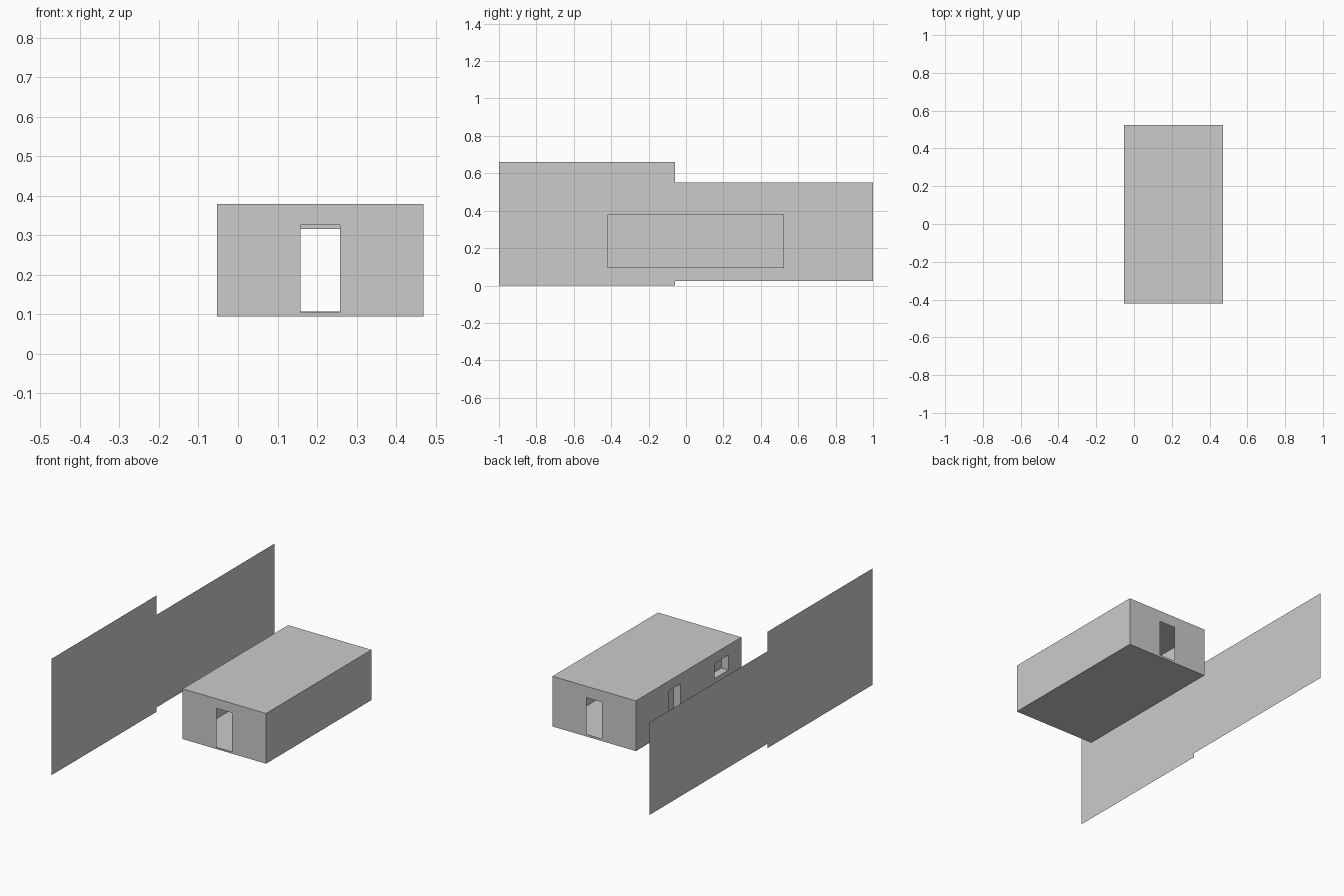
import bpy, bmesh

cube = bpy.data.objects.get("Cube")
if cube:
    bpy.data.objects.remove(cube)

grey = bpy.data.materials.new("light grey")
grey.use_nodes = True
grey.diffuse_color = (0.6, 0.6, 0.6, 1)
grey.node_tree.nodes["Principled BSDF"].inputs["Base Color"].default_value = (0.6, 0.6, 0.6, 1)

X0, X1 = -0.053, 0.47       # building sides
Y0, Y1 = -0.42, 0.525       # building ends
Z0, Z1 = 0.095, 0.38        # floor and roof
DOOR_X = (0.158, 0.258)


def make(name, faces):
    """Object from a list of corner loops."""
    bm = bmesh.new()
    for corners in faces:
        bm.faces.new([bm.verts.new(c) for c in corners])
    bmesh.ops.remove_doubles(bm, verts=bm.verts, dist=0.0005)
    mesh = bpy.data.meshes.new(name)
    bm.to_mesh(mesh)
    bm.free()
    mesh.materials.append(grey)
    obj = bpy.data.objects.new(name, mesh)
    bpy.context.collection.objects.link(obj)
    return obj


def rect(u0, u1, z0, z1):
    return [(u0, z0), (u1, z0), (u1, z1), (u0, z1)]


def end_face(y, flip=False):
    """Map wall coordinates onto a wall across x."""
    return lambda u, z, d=0: (u, y, z)


def side_face(x):
    """Map wall coordinates onto a wall along y, with depth towards +x."""
    return lambda u, z, d=0: (x + d, u, z)


def ring(outer, inner, place):
    """Four faces around one opening."""
    faces = []
    for i in range(4):
        j = (i + 1) % 4
        faces.append([place(*p) for p in (outer[i], outer[j], inner[j], inner[i])])
    return faces


def recess(opening, place, depth):
    """Reveals and a closed panel set back from the wall."""
    faces = [[place(*p, depth) for p in opening]]
    for i in range(4):
        a, b = opening[i], opening[(i + 1) % 4]
        faces.append([place(*a), place(*b), place(*b, depth), place(*a, depth)])
    return faces


# Floor, roof and the plain long wall
make("floor", [[(X0, Y0, Z0), (X0, Y1, Z0), (X1, Y1, Z0), (X1, Y0, Z0)]])
make("roof", [[(X0, Y0, Z1), (X1, Y0, Z1), (X1, Y1, Z1), (X0, Y1, Z1)]])
make("left_wall", [[side_face(X1)(*p) for p in rect(Y0, Y1, Z0, Z1)]])

# End walls with open doorways
for name, y, low, high in (("front_wall", Y0, 0.105, 0.326),
                           ("back_wall", Y1, 0.108, 0.316)):
    faces = ring(rect(X0, X1, Z0, Z1), rect(*DOOR_X, low, high), end_face(y))
    if y == Y1:
        faces = [f[::-1] for f in faces]
    make(name, faces)

# Long wall with a recessed window and a recessed door
split = -0.05
wall = side_face(X0)
window = rect(-0.305, -0.18, 0.237, 0.323)
door = rect(0.125, 0.23, 0.105, 0.323)
faces = ring(rect(Y0, split, Z0, Z1), window, wall)
faces += ring(rect(split, Y1, Z0, Z1), door, wall)
make("right_wall", [f[::-1] for f in faces])
make("window_recess", [f[::-1] for f in recess(window, wall, 0.045)])
make("door_recess", [f[::-1] for f in recess(door, wall, 0.045)])

# Freestanding thin screen beside the building
screen = side_face(-X1)
make("screen_front", [[screen(*p) for p in rect(-1, -0.06, 0, 0.66)]])
make("screen_back", [[screen(*p) for p in rect(-0.06, 1, 0.025, 0.55)]])
